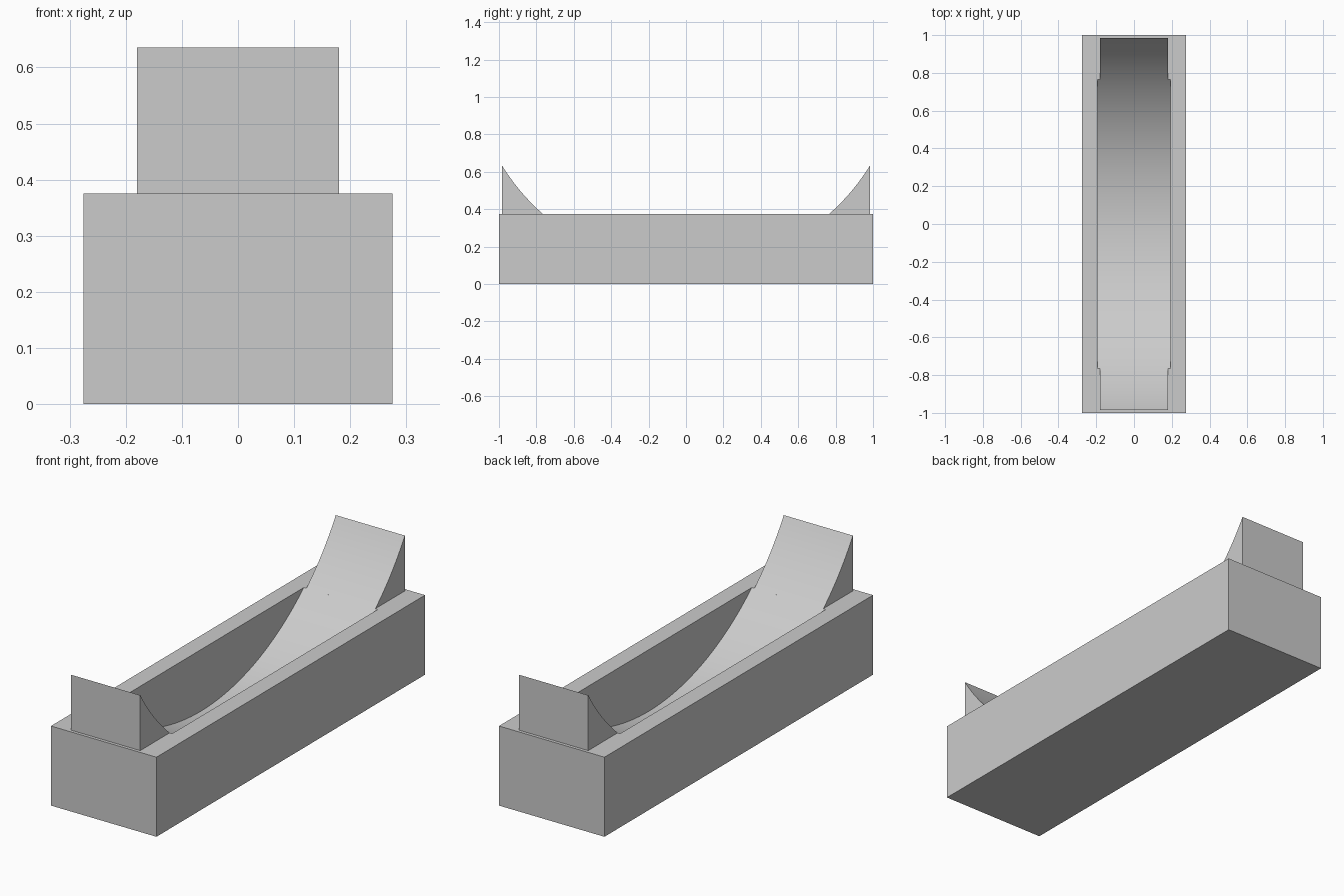
import bpy, bmesh
from math import sin, cos, asin, sqrt

if "Cube" in bpy.data.objects:
    bpy.data.objects.remove(bpy.data.objects["Cube"], do_unlink=True)

grey = bpy.data.materials.new("plain_grey")
grey.use_nodes = True
color = (0.6, 0.6, 0.6, 1)
grey.diffuse_color = color
grey.node_tree.nodes["Principled BSDF"].inputs["Base Color"].default_value = color

# Shared circle of the cradle curve
CENTRE_Z, RADIUS = 1.241, 1.156
BOX_TOP, RAMP_END = 0.375, 0.985


def arc(y0, y1, steps):
    a0, a1 = asin(y0 / RADIUS), asin(y1 / RADIUS)
    angles = [a0 + (a1 - a0) * i / steps for i in range(steps + 1)]
    return [(RADIUS * sin(a), CENTRE_Z - RADIUS * cos(a)) for a in angles]


def prism(name, profile, half_width):
    """Extrude a side profile of (y, z) points across x."""
    bm = bmesh.new()
    face = bm.faces.new([bm.verts.new((-half_width, y, z)) for y, z in profile])
    side = bmesh.ops.extrude_face_region(bm, geom=[face])
    verts = [v for v in side["geom"] if isinstance(v, bmesh.types.BMVert)]
    bmesh.ops.translate(bm, verts=verts, vec=(2 * half_width, 0, 0))
    bmesh.ops.recalc_face_normals(bm, faces=bm.faces)
    mesh = bpy.data.meshes.new(name)
    bm.to_mesh(mesh)
    bm.free()
    mesh.materials.append(grey)
    obj = bpy.data.objects.new(name, mesh)
    bpy.context.collection.objects.link(obj)
    return obj


def activate(obj):
    bpy.ops.object.select_all(action='DESELECT')
    obj.select_set(True)
    bpy.context.view_layer.objects.active = obj


# Base block with the curved trough cut out of it
base = prism("base_block", [(-1, 0), (1, 0), (1, BOX_TOP), (-1, BOX_TOP)], 0.275)
cutter = prism("trough_cutter", arc(-RAMP_END, RAMP_END, 96), 0.193)
cutter.hide_render = True
cut = base.modifiers.new("trough", 'BOOLEAN')
cut.operation, cut.solver, cut.object = 'DIFFERENCE', 'EXACT', cutter
activate(base)
bpy.ops.object.modifier_apply(modifier=cut.name)
bpy.data.objects.remove(cutter, do_unlink=True)
bpy.ops.object.shade_smooth_by_angle()

# End ramps continue the curve above the block
rim_y = sqrt(RADIUS ** 2 - (CENTRE_Z - BOX_TOP) ** 2)
for name, sign in (("front_ramp", -1), ("back_ramp", 1)):
    curve = arc(sign * rim_y, sign * RAMP_END, 16)
    ramp = prism(name, curve + [(sign * RAMP_END, BOX_TOP)], 0.18)
    activate(ramp)
    bpy.ops.object.shade_smooth_by_angle()
